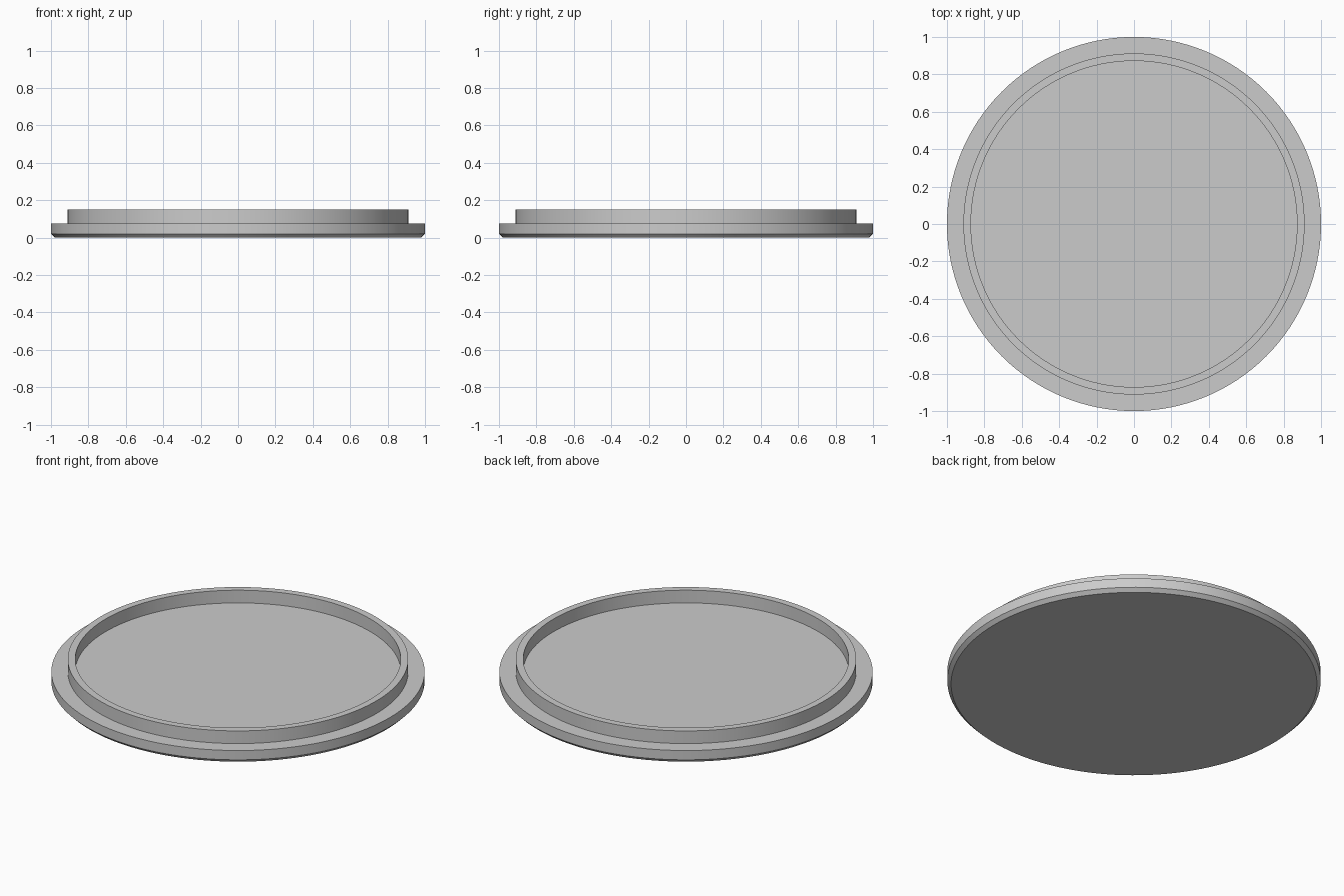
import bpy
import bmesh
import math

cube = bpy.data.objects.get("Cube")
if cube:
    bpy.data.objects.remove(cube, do_unlink=True)

# Single matte grey
grey = bpy.data.materials.new("light_grey")
grey.use_nodes = True
colour = (0.6, 0.6, 0.6, 1)
grey.diffuse_color = colour
grey.node_tree.nodes["Principled BSDF"].inputs["Base Color"].default_value = colour


def lathe(name, profile, steps=128):
    """Turn a (radius, height) profile around z into a closed solid."""
    bm = bmesh.new()
    verts = [bm.verts.new((r, 0, z)) for r, z in profile]
    edges = [bm.edges.new(pair) for pair in zip(verts, verts[1:])]
    bmesh.ops.spin(bm, geom=verts + edges, cent=(0, 0, 0), axis=(0, 0, 1),
                   angle=math.tau, steps=steps)
    bmesh.ops.remove_doubles(bm, verts=bm.verts, dist=0.0001)
    bmesh.ops.recalc_face_normals(bm, faces=bm.faces)
    mesh = bpy.data.meshes.new(name)
    bm.to_mesh(mesh)
    bm.free()
    mesh.materials.append(grey)
    obj = bpy.data.objects.new(name, mesh)
    bpy.context.collection.objects.link(obj)
    bpy.ops.object.select_all(action="DESELECT")
    obj.select_set(True)
    bpy.context.view_layer.objects.active = obj
    bpy.ops.object.shade_smooth_by_angle(angle=math.radians(25))
    return obj


# Round lid: chamfered disc, wide flange and a raised inner lip
disc_height, lip_height, chamfer = 0.075, 0.15, 0.02
lip_outer, lip_inner = 0.912, 0.872
lathe("round_lid", [
    (0, 0), (1 - chamfer, 0), (1, chamfer), (1, disc_height),
    (lip_outer, disc_height), (lip_outer, lip_height),
    (lip_inner, lip_height), (lip_inner, disc_height), (0, disc_height),
])
